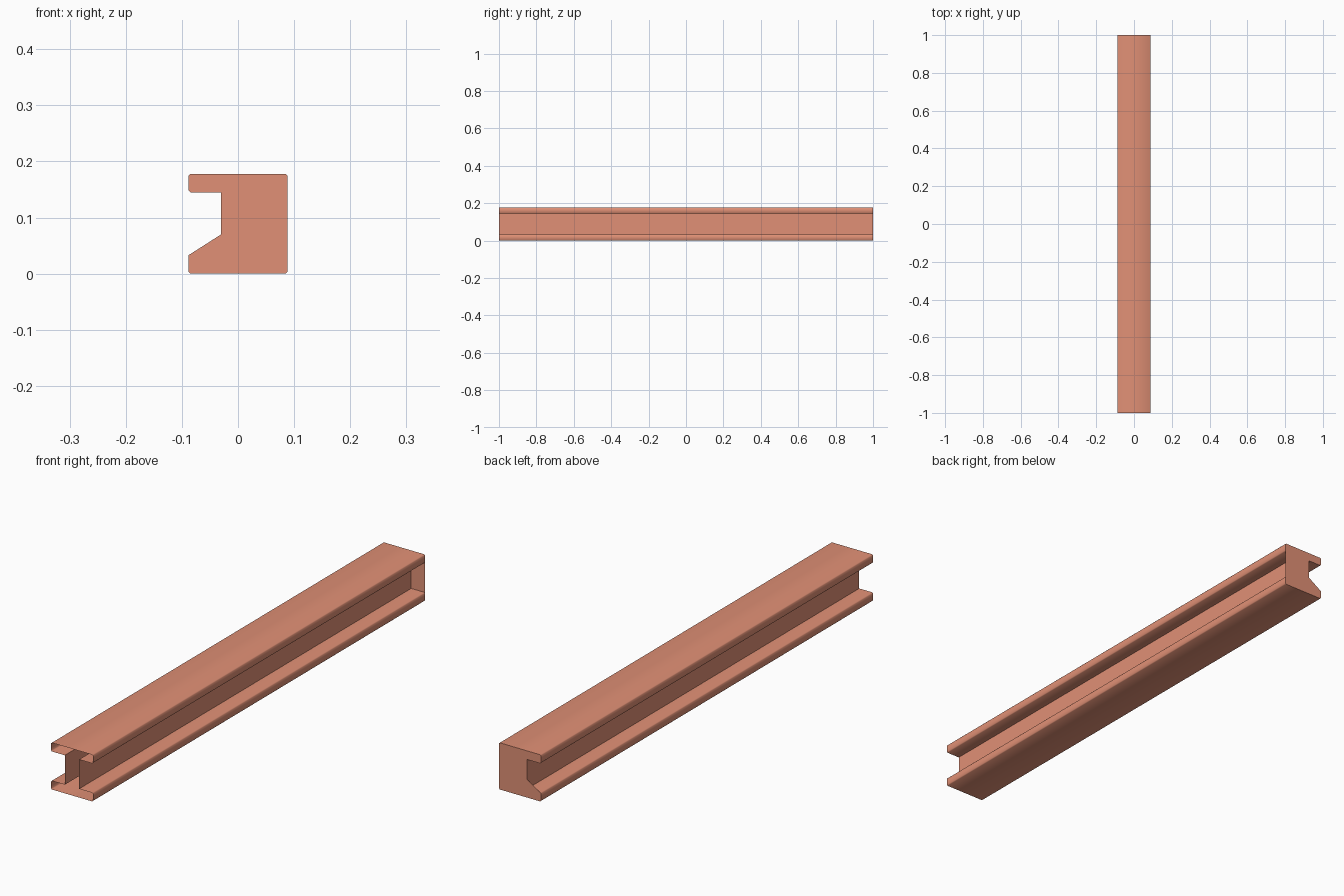
import bpy, bmesh

if "Cube" in bpy.data.objects:
    bpy.data.objects.remove(bpy.data.objects["Cube"])

W, H, T, WEB, C = 0.088, 0.178, 0.033, 0.03, 0.003   # half width, height, flange, half web, corner
Y0, Y1 = -1.0, 1.0

mat = bpy.data.materials.new("coral_paint")
mat.diffuse_color = (0.75, 0.28, 0.18, 1)
mat.use_nodes = True
mat.node_tree.nodes["Principled BSDF"].inputs["Base Color"].default_value = mat.diffuse_color


def make_object(name, bm):
    mesh = bpy.data.meshes.new(name)
    bm.to_mesh(mesh)
    bm.free()
    ob = bpy.data.objects.new(name, mesh)
    bpy.context.collection.objects.link(ob)
    mesh.materials.append(mat)
    bpy.ops.object.select_all(action='DESELECT')
    ob.select_set(True)
    bpy.context.view_layer.objects.active = ob
    bpy.ops.object.shade_smooth_by_angle(angle=0.9)
    return ob


# I-shaped section: lower right quarter, mirrored up and then across
quarter = [(W - C, 0), (W, C), (W, T - C), (W - C, T), (WEB, T)]
right = quarter + [(x, H - z) for x, z in reversed(quarter)]
profile = right + [(-x, z) for x, z in reversed(right)]

# Beam shell, open at the front
bm = bmesh.new()
front = [bm.verts.new((x, Y0, z)) for x, z in profile]
back = [bm.verts.new((x, Y1, z)) for x, z in profile]
n = len(profile)
for i in range(n):
    j = (i + 1) % n
    bm.faces.new((front[i], front[j], back[j], back[i]))
make_object("beam_shell", bm)

# Back plate: fills the right channel and slopes across the left one
plate = [(W - C, 0), (W, C), (W, H - C), (W - C, H), (-W + C, H), (-W, H - C),
         (-W, H - T + C), (-W + C, H - T), (-WEB, H - T),
         (-WEB, 0.07), (-W, T), (-W, C), (-W + C, 0)]
bm = bmesh.new()
face = bm.faces.new([bm.verts.new((x, Y1, z)) for x, z in plate])
face.normal_update()
if face.normal.y < 0:
    face.normal_flip()
make_object("back_plate", bm)
